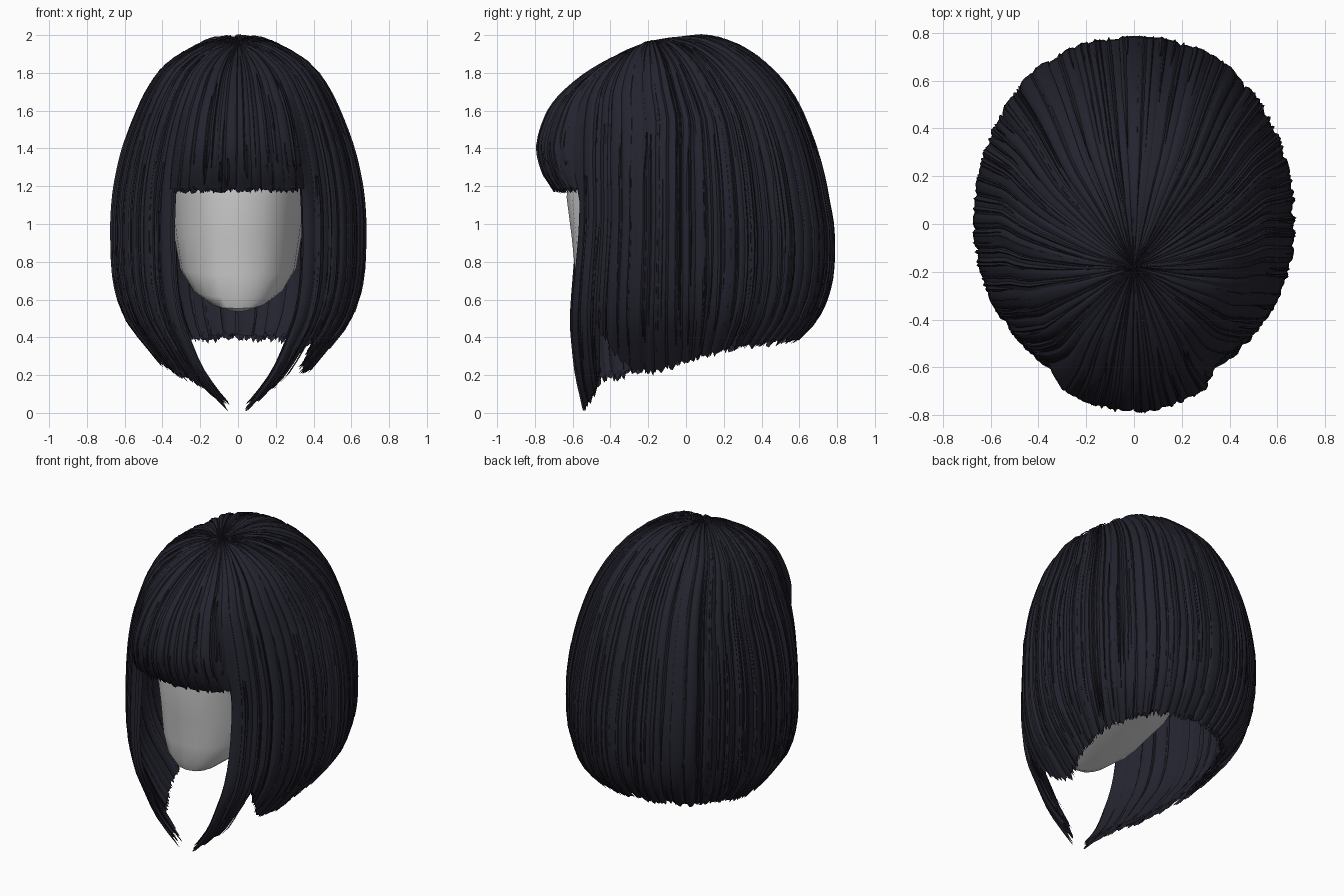
import bpy, math, random
from mathutils import Vector

random.seed(4)
uni = random.uniform
if "Cube" in bpy.data.objects:
    bpy.data.objects.remove(bpy.data.objects["Cube"], do_unlink=True)


def material(name, rgb):
    m = bpy.data.materials.new(name)
    m.use_nodes = True
    m.diffuse_color = (*rgb, 1)
    bsdf = m.node_tree.nodes["Principled BSDF"]
    bsdf.inputs["Base Color"].default_value = (*rgb, 1)
    bsdf.inputs["Roughness"].default_value = 0.8
    return m


HAIR = material("blue_black_hair", (0.017, 0.017, 0.028))
SKIN = material("pale_grey_head", (0.62, 0.62, 0.62))

# Hair form from crown to tips: half width, side y, side z, front y, front z, back y, back z,
# and how far the fringe puffs forward
UPPER = [
    (0, -.18, 1.965, -.18, 1.965, -.18, 1.965, 0),
    (.12, -.16, 1.97, -.28, 1.925, -.04, 1.99, 0),
    (.245, -.13, 1.935, -.4, 1.875, .12, 2.0, 0),
    (.39, -.08, 1.84, -.54, 1.785, .3, 1.94, .01),
    (.485, -.04, 1.71, -.64, 1.67, .46, 1.82, .04),
    (.555, 0, 1.56, -.68, 1.56, .58, 1.67, .07),
    (.61, 0, 1.41, -.69, 1.41, .67, 1.47, .1),
    (.645, 0, 1.27, -.69, 1.27, .725, 1.29, .07),
]
# Below the fringe each section is level: half width, front y, back y, height
LOWER = [
    (.667, -.685, .758, 1.13), (.675, -.69, .785, .95), (.662, -.715, .775, .7),
    (.6, -.73, .7, .5), (.49, -.72, .56, .35), (.36, -.7, .42, .2),
    (.2, -.67, .3, .08), (.07, -.65, .2, 0),
]
ROWS = UPPER + [(w, 0, z, f, z, b, z, 0) for w, f, b, z in LOWER]
CENTRE = Vector((0, 0, 1.1))


def spline(s):
    """Smooth interpolation between the sections."""
    n = len(ROWS) - 1
    u = min(max(s, 0), 1) * n
    i = min(int(u), n - 1)
    t = u - i
    a, b, c, d = (ROWS[min(max(k, 0), n)] for k in (i - 1, i, i + 1, i + 2))
    return [q + t / 2 * (r - p + t * (2 * p - 5 * q + 4 * r - e + t * (3 * (q - r) + e - p)))
            for p, q, r, e in zip(a, b, c, d)]


def surf(deg, s, off=0):
    """Point on the hair form; deg runs round from the front."""
    w, sy, sz, fy, fz, by, bz, puff = spline(s)
    fy -= puff * min(1, max(0, (35 - abs(deg)) / 6))
    sn, cs = math.sin(math.radians(deg)), math.cos(math.radians(deg))
    if cs >= 0:
        p = Vector((w * sn, sy + cs * (fy - sy), sz + cs * cs * (fz - sz)))
    else:
        x = math.copysign(abs(sn) ** .88, sn)
        p = Vector((w * x, sy - cs * (by - sy), sz + cs * cs * (bz - sz)))
    return p + (p - CENTRE).normalized() * off


def fringe_hem(deg):
    return 1.185


# Hem height by angle from the front; the left side has a notch behind its front lock
BACK_HEM = [(90, .27), (120, .34), (150, .38), (181, .39)]
RIGHT_HEM = [(28, .02), (34, .03), (40, .08), (45, .15), (62, .19)] + BACK_HEM
LEFT_HEM = [(28, .01), (34, .015), (40, .06), (46, .13), (48, .5), (51, .42), (62, .27),
            (73, .2)] + BACK_HEM


def body_hem(deg):
    a = min(deg, 360 - deg)
    hem = LEFT_HEM if deg < 180 else RIGHT_HEM
    for (a0, z0), (a1, z1) in zip(hem, hem[1:]):
        if a <= a1:
            return z0 + (z1 - z0) * (a - a0) / (a1 - a0)


def reach(deg, z):
    """How far along the form the given height lies."""
    lo, hi = .2, 1
    for _ in range(14):
        mid = (lo + hi) / 2
        if surf(deg, mid).z > z:
            lo = mid
        else:
            hi = mid
    return lo


def lock(verts, faces, a0, a1, cols, rows, off, hem, ragged, relief, start=0, stop=1, taper=1):
    """Arched strip of hair with strand ridges and an uneven tip."""
    base, mid = len(verts), (a0 + a1) / 2
    ends = [reach(mid + (a0 + (a1 - a0) * c / cols - mid) * taper,
                  hem(a0 + (a1 - a0) * c / cols) + uni(-ragged, ragged)) * stop
            for c in range(cols + 1)]
    ridge = [uni(-relief, relief) * .5 - relief * 3 * abs(2 * c / cols - 1) ** 3
             for c in range(cols + 1)]
    for r in range(rows + 1):
        t = r / rows
        k = 1 - (1 - taper) * max(0, (t - .8) / .2)
        if start:
            k *= min(1, .15 + t * 4)
        for c in range(cols + 1):
            a = mid + (a1 - a0) * (c / cols - .5) * k
            s = start + (ends[c] - start) * t
            verts.append(surf(a, s, off + ridge[c] * min(1, .1 + s * 3)))
    for r in range(rows):
        for c in range(cols):
            v = base + r * (cols + 1) + c
            faces.append((v, v + cols + 1, v + cols + 2, v + 1))


def add_mesh(name, verts, faces, mat, angle):
    me = bpy.data.meshes.new(name)
    me.from_pydata([tuple(v) for v in verts], [], faces)
    me.materials.append(mat)
    me.validate()
    ob = bpy.data.objects.new(name, me)
    bpy.context.collection.objects.link(ob)
    bpy.ops.object.select_all(action="DESELECT")
    bpy.context.view_layer.objects.active = ob
    ob.select_set(True)
    bpy.ops.object.shade_smooth_by_angle(angle=math.radians(angle))


def hair_section(name, lo, hi, hem, ragged):
    span = hi - lo
    # continuous under layer
    v, f = [], []
    lock(v, f, lo, hi, int(span / 2), 30, -.035, hem, ragged, .003)
    add_mesh(name + "_under_layer", v, f, HAIR, 30)
    # overlapping layers of broad locks, the lining being seen from inside
    for layer, step, off in (("lining", 7, -.036), ("inner", 6, -.018), ("outer", 5.5, -.002)):
        v, f = [], []
        n = int(span / step)
        for i in range(n):
            a = lo + span * (i + .5) / n + uni(-.8, .8)
            w = step * uni(.5, .75)
            lock(v, f, max(lo, a - w), min(hi, a + w), 6, 28, off + uni(-.008, .008),
                 hem, ragged, .004, taper=uni(.75, 1))
        add_mesh(name + "_" + layer + "_locks", v, f, HAIR, 30)
    # fine strands lying on the surface
    v, f = [], []
    for i in range(int(span * .5)):
        a, w = uni(lo + 1, hi - 1), uni(.4, 1.2)
        lock(v, f, a - w, a + w, 2, 16, uni(.001, .006), hem, ragged, .003,
             uni(.04, .5), uni(.8, 1), .15)
    add_mesh(name + "_fine_strands", v, f, HAIR, 30)


hair_section("fringe", -34, 34, fringe_hem, .022)
hair_section("bob", 32, 328, body_hem, .02)

# Head: half width, front y, front z, back y, back z
HEAD = [
    (.07, -.51, .537, -.36, .58), (.16, -.55, .553, -.2, .64), (.245, -.573, .61, 0, .71),
    (.308, -.585, .73, .2, .8), (.338, -.605, .93, .38, .95), (.365, -.632, 1.14, .5, 1.15),
    (.4, -.62, 1.32, .54, 1.35), (.4, -.52, 1.55, .48, 1.6), (.28, -.36, 1.72, .3, 1.78),
]
SIDES = 20
verts, faces = [], []
for w, fy, fz, by, bz in HEAD:
    for i in range(SIDES):
        a = math.tau * i / SIDES
        sn, cs = math.sin(a), math.cos(a)
        x = math.copysign(abs(sn) ** .85, sn)
        k = (1 - cs) / 2
        verts.append((w * x, fy + (by - fy) * k, fz + (bz - fz) * k))
for r in range(len(HEAD) - 1):
    for i in range(SIDES):
        j = (i + 1) % SIDES
        v = r * SIDES
        faces.append((v + i, v + j, v + j + SIDES, v + i + SIDES))
faces.append(tuple(reversed(range(SIDES))))
faces.append(tuple(range(len(verts) - SIDES, len(verts))))
add_mesh("head", verts, faces, SKIN, 35)
